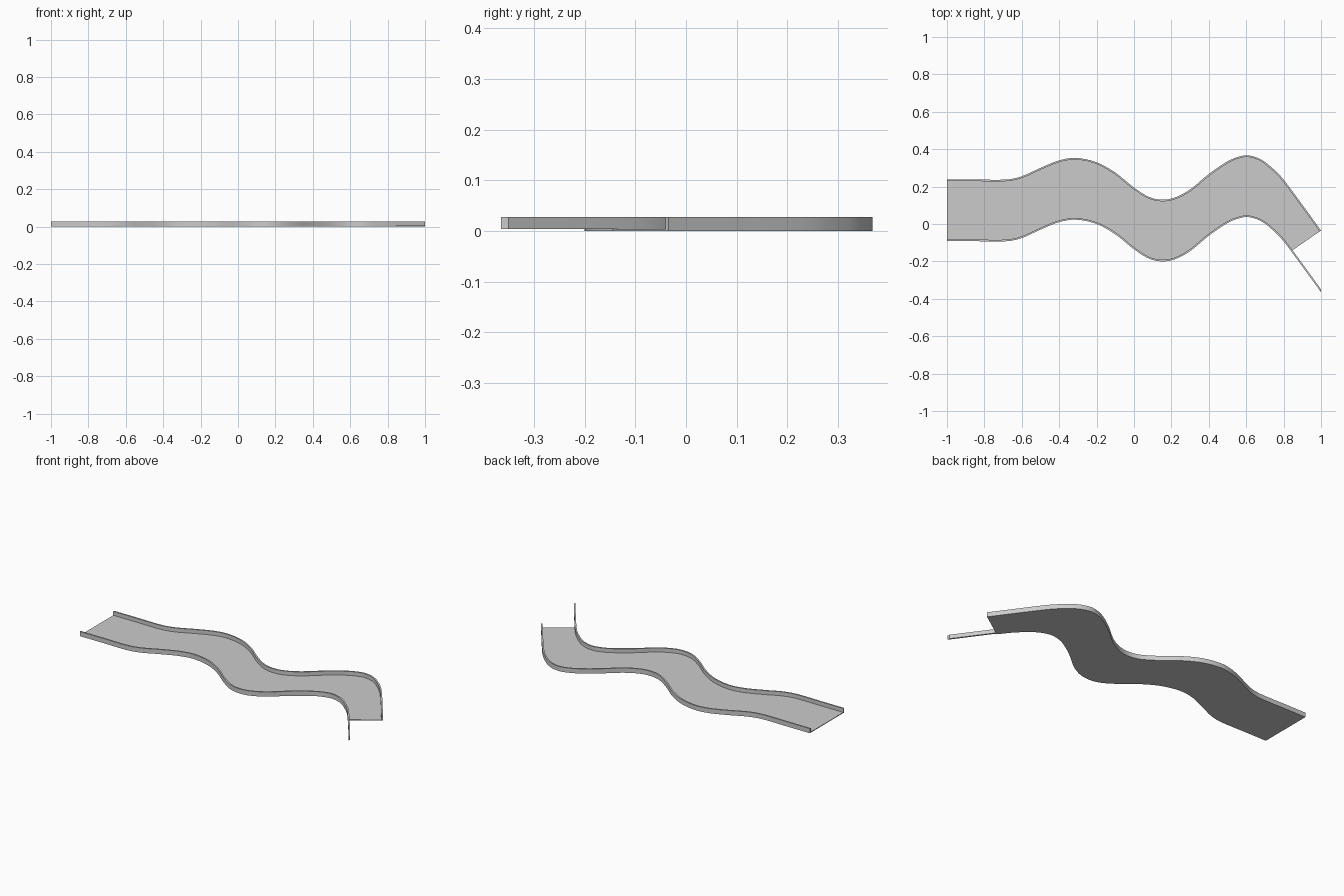
import bpy, bmesh
from mathutils import Vector

if "Cube" in bpy.data.objects:
    bpy.data.objects.remove(bpy.data.objects["Cube"])

# Upper edge of the winding track (x, y); the lower edge is the same line shifted down
EDGE = [(-1, .238), (-.85, .238), (-.68, .238), (-.6, .255), (-.5, .3), (-.4, .34),
        (-.31, .353), (-.2, .33), (-.1, .275), (0, .195), (.08, .145), (.15, .13),
        (.22, .142), (.3, .185), (.4, .267), (.5, .335), (.56, .36), (.61, .367),
        (.68, .345), (.75, .29), (.8, .237), (.9, .103), (1, -.035)]
SHIFT, WALL, FLOOR_Z, TOP_Z = .33, .009, .004, .028
FLOOR_END = .84
N = 120


def slope(i):
    a, b = EDGE[max(i - 1, 0)], EDGE[min(i + 1, len(EDGE) - 1)]
    return (b[1] - a[1]) / (b[0] - a[0])


def edge_y(x):
    """Smooth cubic through the edge points."""
    i = max(k for k in range(len(EDGE) - 1) if EDGE[k][0] <= x + 1e-9)
    (x0, y0), (x1, y1) = EDGE[i], EDGE[i + 1]
    h = x1 - x0
    t = (x - x0) / h
    return ((2*t**3 - 3*t*t + 1) * y0 + (t**3 - 2*t*t + t) * h * slope(i)
            + (3*t*t - 2*t**3) * y1 + (t**3 - t*t) * h * slope(i + 1))


def offset(pts, d):
    out = []
    for i, p in enumerate(pts):
        t = (pts[min(i + 1, len(pts) - 1)] - pts[max(i - 1, 0)]).normalized()
        out.append(p + Vector((-t.y, t.x)) * d)
    return out


def strip(name, left, right, z0, z1):
    """Solid band between two lines, from z0 to z1."""
    bm = bmesh.new()
    rings = [[bm.verts.new((p.x, p.y, z)) for p, z in ((a, z0), (b, z0), (b, z1), (a, z1))]
             for a, b in zip(left, right)]
    for r, s in zip(rings, rings[1:]):
        for k in range(4):
            j = (k + 1) % 4
            bm.faces.new((r[k], r[j], s[j], s[k]))
    bm.faces.new(rings[0])
    bm.faces.new(rings[-1])
    bmesh.ops.remove_doubles(bm, verts=bm.verts, dist=1e-6)
    bmesh.ops.recalc_face_normals(bm, faces=bm.faces)
    me = bpy.data.meshes.new(name)
    bm.to_mesh(me)
    bm.free()
    ob = bpy.data.objects.new(name, me)
    bpy.context.collection.objects.link(ob)
    bpy.ops.object.select_all(action='DESELECT')
    ob.select_set(True)
    bpy.context.view_layer.objects.active = ob
    bpy.ops.object.shade_smooth_by_angle()


xs = [-1 + 2 * i / N for i in range(N + 1)]
upper = [Vector((x, edge_y(x))) for x in xs]
lower = [Vector((x, y - SHIFT)) for x, y in upper]

# Thin floor, cut diagonally at the right end
floor_low = [Vector((min(x, FLOOR_END), edge_y(min(x, FLOOR_END)) - SHIFT)) for x in xs]
strip("track_floor", upper, floor_low, 0, FLOOR_Z)

# Side walls standing on the floor
strip("upper_wall", upper, offset(upper, -WALL), FLOOR_Z, TOP_Z)
inner = offset(lower, WALL)
inner[-1] = Vector((1, inner[-1].y + (inner[-1].x - 1) * 1.37))
strip("lower_wall", lower, inner, FLOOR_Z, TOP_Z)
